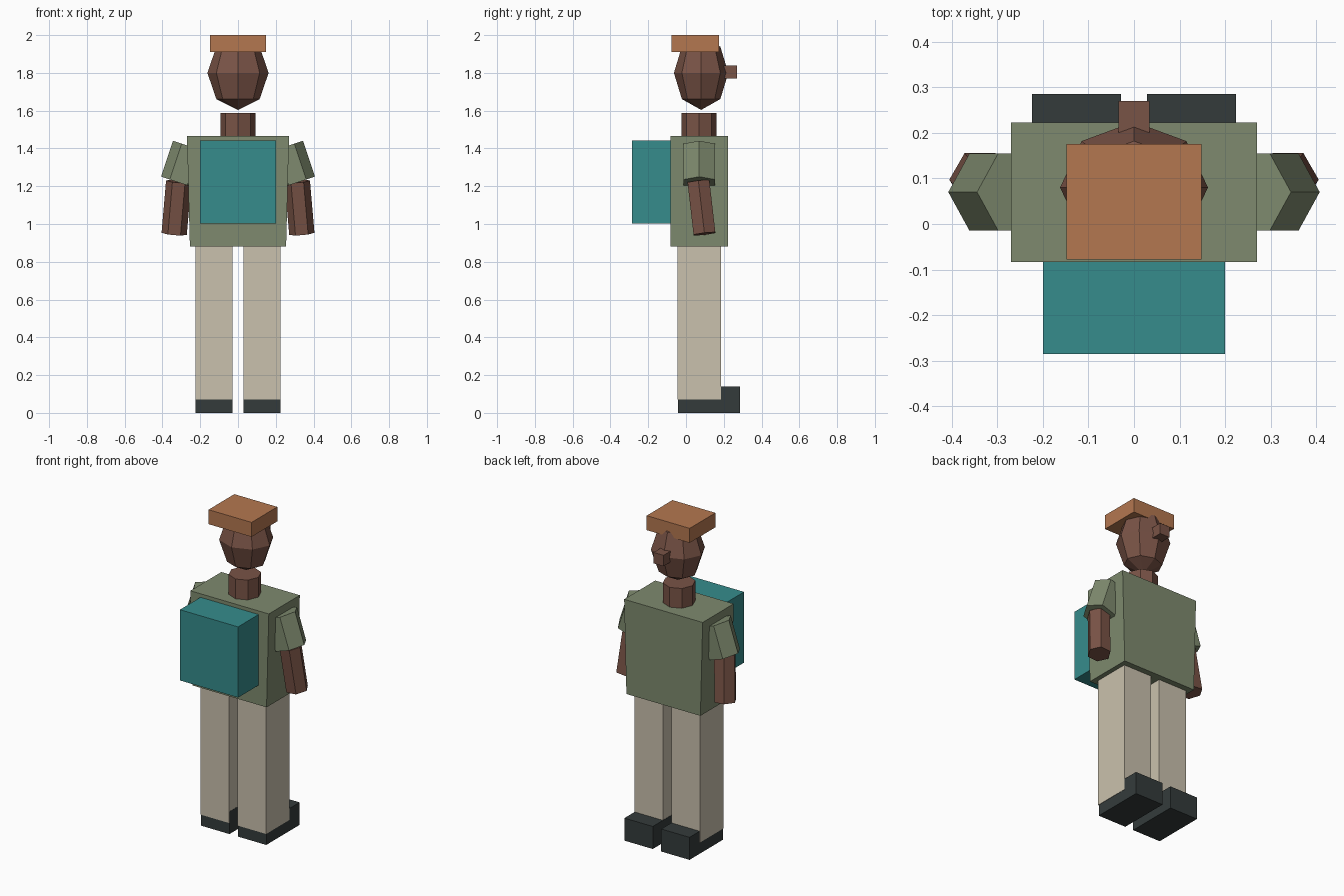
import bpy, bmesh, math
from mathutils import Vector, Matrix

if "Cube" in bpy.data.objects:
    bpy.data.objects.remove(bpy.data.objects["Cube"])


def material(name, rgb):
    """Flat colour from 0-255 sRGB, stored as linear."""
    lin = [c / 255 / 12.92 if c < 11 else ((c / 255 + 0.055) / 1.055) ** 2.4 for c in rgb]
    m = bpy.data.materials.new(name)
    m.diffuse_color = (*lin, 1)
    m.use_nodes = True
    m.node_tree.nodes["Principled BSDF"].inputs["Base Color"].default_value = m.diffuse_color
    return m


OLIVE = material("olive shirt", (126, 138, 110))
TEAL = material("teal pack", (54, 140, 140))
SAND = material("sand trousers", (202, 193, 173))
SKIN = material("brown skin", (121, 83, 70))
ORANGE = material("orange hat", (180, 119, 80))
DARK = material("dark shoe", (52, 59, 59))


def finish(bm, name, mat):
    bmesh.ops.recalc_face_normals(bm, faces=bm.faces)
    mesh = bpy.data.meshes.new(name)
    bm.to_mesh(mesh)
    bm.free()
    mesh.materials.append(mat)
    obj = bpy.data.objects.new(name, mesh)
    bpy.context.collection.objects.link(obj)
    return obj


def box(name, x, y, z, mat, bottom_scale=1.0):
    """Box from (min, max) ranges; the bottom may be narrowed along x."""
    bm = bmesh.new()
    bmesh.ops.create_cube(bm, size=1)
    for v in bm.verts:
        taper = bottom_scale if v.co.z < 0 else 1.0
        v.co = [r[0] + (c + 0.5) * (r[1] - r[0]) for r, c in zip((x, y, z), v.co)]
        v.co.x *= taper
    return finish(bm, name, mat)


def prism(name, top, bottom, radius, sides, mat):
    """Prism between two points with one corner pointing along x."""
    top, bottom = Vector(top), Vector(bottom)
    w = (top - bottom).normalized()
    u = (Vector((1, 0, 0)) - w * w.x).normalized()
    v = w.cross(u)
    bm = bmesh.new()
    rings = []
    for centre in (bottom, top):
        rings.append([bm.verts.new(centre + radius * (u * math.cos(a) + v * math.sin(a)))
                      for a in (2 * math.pi * i / sides for i in range(sides))])
    for i in range(sides):
        j = (i + 1) % sides
        bm.faces.new((rings[0][i], rings[0][j], rings[1][j], rings[1][i]))
    bm.faces.new(rings[0][::-1])
    bm.faces.new(rings[1])
    return finish(bm, name, mat)


# Torso, neck and backpack
box("torso", (-0.27, 0.27), (-0.083, 0.222), (0.88, 1.465), OLIVE, 0.943)
prism("neck", (0, 0.068, 1.588), (0, 0.068, 1.44), 0.093, 8, SKIN)
box("backpack", (-0.2, 0.2), (-0.285, -0.083), (1.003, 1.443), TEAL)

# Head: faceted ellipsoid, with nose and hat
bm = bmesh.new()
bmesh.ops.create_uvsphere(
    bm, u_segments=8, v_segments=4, radius=1,
    matrix=Matrix.Translation((0, 0.08, 1.8)) @ Matrix.Diagonal((0.162, 0.144, 0.196, 1)))
finish(bm, "head", SKIN)
box("nose", (-0.034, 0.034), (0.19, 0.27), (1.77, 1.838), SKIN)
box("hat", (-0.148, 0.148), (-0.078, 0.175), (1.91, 2.0), ORANGE)

# Paired limbs
for side, s in (("left", -1), ("right", 1)):
    x = sorted((s * 0.03, s * 0.226))
    box(side + "_leg", x, (-0.046, 0.185), (0.07, 0.88), SAND)
    x = sorted((s * 0.029, s * 0.224))
    box(side + "_shoe", x, (-0.042, 0.285), (0, 0.14), DARK)
    prism(side + "_sleeve", (s * 0.252, 0.07, 1.41), (s * 0.315, 0.07, 1.22), 0.097, 6, OLIVE)
    prism(side + "_forearm", (s * 0.314, 0.066, 1.225), (s * 0.338, 0.098, 0.948), 0.067, 6, SKIN)
